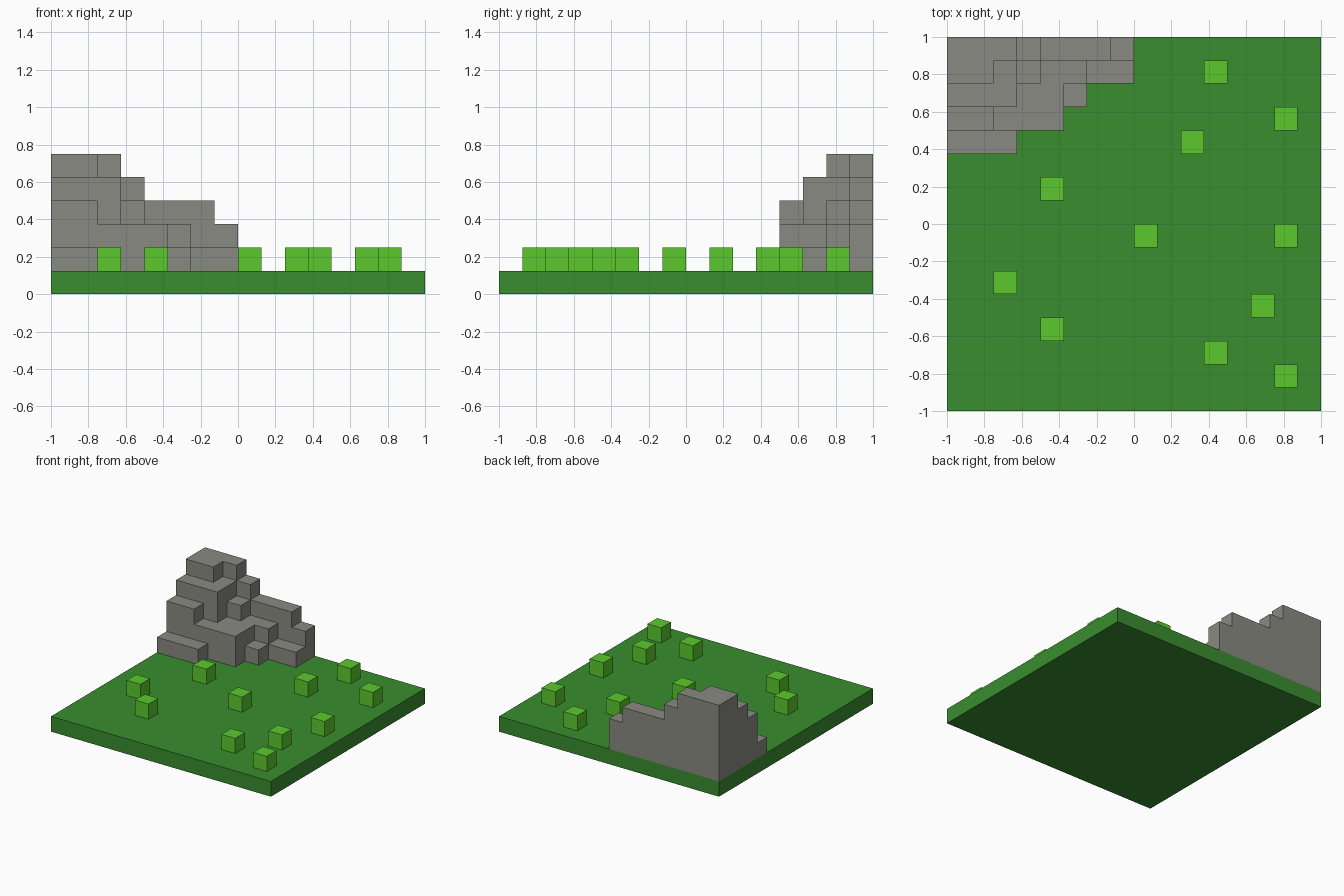
import bpy, bmesh, math

cube = bpy.data.objects.get("Cube")
if cube:
    bpy.data.objects.remove(cube, do_unlink=True)

CELL = 0.125          # edge of one block
GROUND = CELL         # top of the grass slab


def material(name, srgb):
    linear = [((c / 255 + 0.055) / 1.055) ** 2.4 for c in srgb] + [1.0]
    mat = bpy.data.materials.new(name)
    mat.use_nodes = True
    mat.diffuse_color = linear
    bsdf = next(n for n in mat.node_tree.nodes if n.type == 'BSDF_PRINCIPLED')
    bsdf.inputs["Base Color"].default_value = linear
    return mat


grass_green = material("grass green", (57, 141, 47))
bush_green = material("bush green", (91, 201, 44))
stone_grey = material("stone grey", (138, 138, 130))


def finish(name, bm, mat):
    mesh = bpy.data.meshes.new(name)
    bm.to_mesh(mesh)
    bm.free()
    mesh.materials.append(mat)
    obj = bpy.data.objects.new(name, mesh)
    bpy.context.collection.objects.link(obj)


def box(name, centre, size, mat):
    bm = bmesh.new()
    bmesh.ops.create_cube(bm, size=1)
    bmesh.ops.scale(bm, vec=size, verts=bm.verts)
    bmesh.ops.translate(bm, vec=centre, verts=bm.verts)
    finish(name, bm, mat)


# Grass slab
box("grass_slab", (0, 0, GROUND / 2), (2, 2, GROUND), grass_green)

# Small cube bushes, by centre
bushes = [(0.4375, 0.8125), (0.8125, 0.5625), (0.3125, 0.4375), (-0.4375, 0.1875),
          (0.0625, -0.0625), (0.8125, -0.0625), (-0.6875, -0.3125), (-0.4375, -0.5625),
          (0.6875, -0.4375), (0.4375, -0.6875), (0.8125, -0.8125)]
for n, (x, y) in enumerate(bushes, 1):
    box(f"bush_{n}", (x, y, GROUND + CELL / 2), (CELL, CELL, CELL), bush_green)

# Stepped rock in the back right corner: block heights, rows from the back edge forward
ROCK = ["55543332",
        "55432211",
        "444221",
        "33222",
        "111"]


def height(col, row):
    if 0 <= row < len(ROCK) and 0 <= col < len(ROCK[row]):
        return int(ROCK[row][col])
    return 0


bm = bmesh.new()


def quad(corners):
    bm.faces.new([bm.verts.new((-1 + c * CELL, 1 - r * CELL, GROUND + h * CELL))
                  for c, r, h in corners])


for r, line in enumerate(ROCK):
    for c in range(len(line)):
        h = height(c, r)
        corners = [(c, r), (c, r + 1), (c + 1, r + 1), (c + 1, r)]
        quad([(a, b, h) for a, b in corners])              # top
        quad([(a, b, 0) for a, b in reversed(corners)])    # underside
        # walls down to each lower neighbour, one block at a time
        for k, (dc, dr) in enumerate([(-1, 0), (0, 1), (1, 0), (0, -1)]):
            p, q = corners[k], corners[(k + 1) % 4]
            for z in range(height(c + dc, r + dr), h):
                quad([(*p, z), (*q, z), (*q, z + 1), (*p, z + 1)])

# Weld the blocks and merge flat areas
bmesh.ops.remove_doubles(bm, verts=bm.verts, dist=0.001)
bmesh.ops.dissolve_limit(bm, angle_limit=math.radians(1), verts=bm.verts, edges=bm.edges)
finish("stepped_rock", bm, stone_grey)
